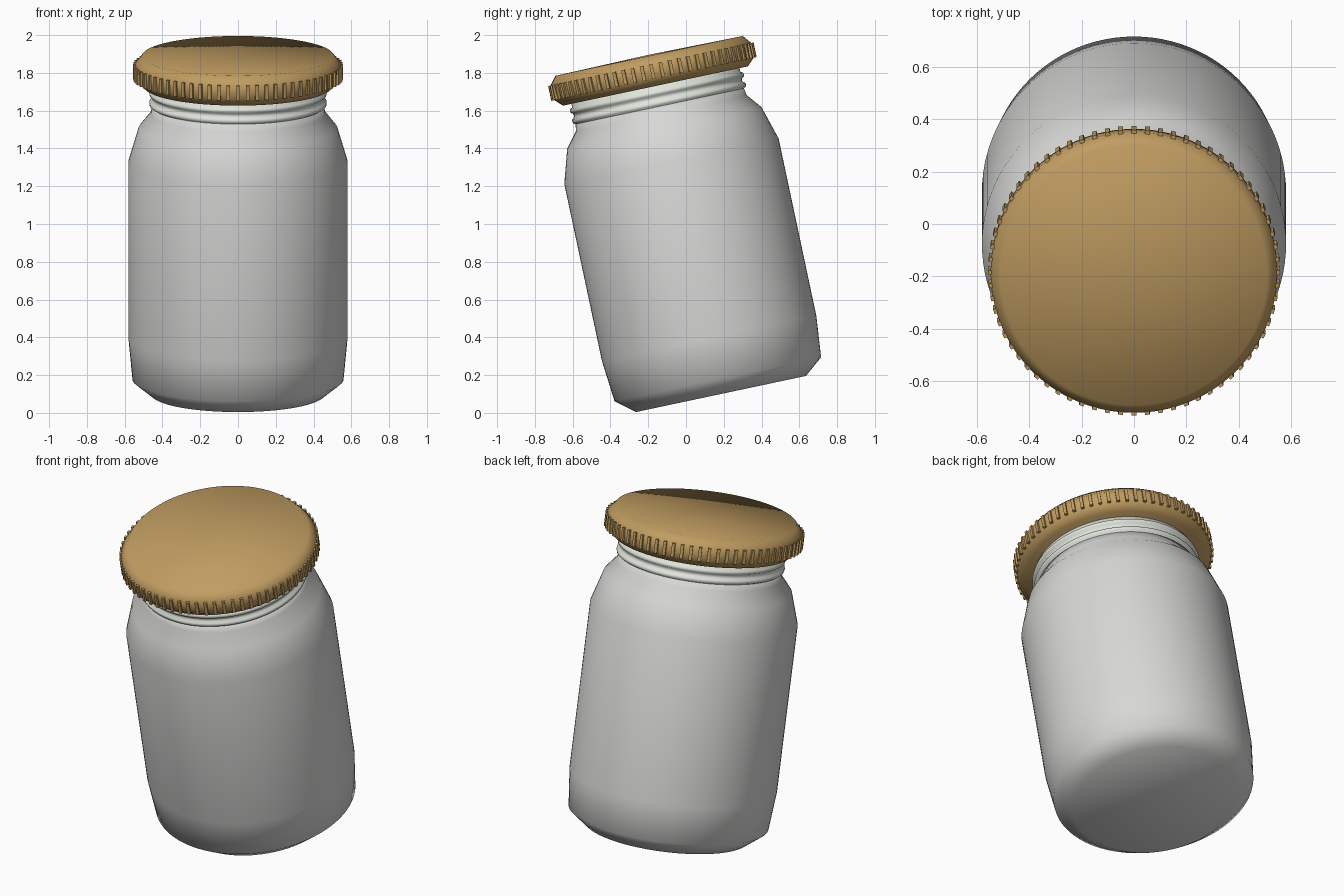
import bpy, bmesh, math
from mathutils import Matrix

if "Cube" in bpy.data.objects:
    bpy.data.objects.remove(bpy.data.objects["Cube"])

# whole jar leans 12 degrees toward the front
TILT = Matrix.Translation((0, 0.185, 0.1)) @ Matrix.Rotation(math.radians(12), 4, 'X')


def material(name, rgb):
    m = bpy.data.materials.new(name)
    m.diffuse_color = (*rgb, 1)
    m.use_nodes = True
    m.node_tree.nodes["Principled BSDF"].inputs["Base Color"].default_value = m.diffuse_color
    return m


glass = material("grey_glass", (0.68, 0.68, 0.67))
neck_glass = material("pale_neck_glass", (0.74, 0.78, 0.71))
gold = material("gold_metal", (0.53, 0.335, 0.12))


def finish(name, bm, mat, smooth=True):
    bmesh.ops.recalc_face_normals(bm, faces=bm.faces)
    me = bpy.data.meshes.new(name)
    for f in bm.faces:
        f.smooth = smooth
    bm.to_mesh(me)
    bm.free()
    me.materials.append(mat)
    ob = bpy.data.objects.new(name, me)
    bpy.context.collection.objects.link(ob)
    ob.matrix_world = TILT
    return ob


def lathe(name, profile, mat, n=96):
    """Revolve (radius, height) points round z; radius 0 becomes a pole."""
    bm = bmesh.new()
    rings = []
    for r, h in profile:
        if r == 0:
            rings.append([bm.verts.new((0, 0, h))] * n)
        else:
            rings.append([bm.verts.new((r * math.cos(2 * math.pi * i / n),
                                        r * math.sin(2 * math.pi * i / n), h))
                          for i in range(n)])
    for a, b in zip(rings, rings[1:]):
        for i in range(n):
            j = (i + 1) % n
            bm.faces.new(list(dict.fromkeys((a[i], a[j], b[j], b[i]))))
    return finish(name, bm, mat)


# jar body with closed base and stepped shoulder
lathe("jar_body", [(0, 0), (0.46, 0), (0.559, 0.08), (0.58, 0.30), (0.58, 1.26),
                   (0.526, 1.44), (0.462, 1.52), (0.455, 1.56), (0, 1.56)], glass)

# neck with two thread beads
neck = [(0.455, 1.535)]
for h in (1.575, 1.63):
    neck += [(0.455, h - 0.018), (0.468, h - 0.01), (0.470, h), (0.468, h + 0.01),
             (0.455, h + 0.018)]
lathe("jar_neck", neck + [(0.455, 1.70), (0, 1.70)], neck_glass)

# screw lid with bevelled rims
lathe("lid", [(0, 1.667), (0.50, 1.667), (0.545, 1.71), (0.547, 1.78),
              (0.507, 1.83), (0, 1.836)], gold)

# grip ribs round the lid
bm = bmesh.new()
RIBS = 68
for i in range(RIBS):
    m = (Matrix.Rotation(2 * math.pi * i / RIBS, 4, 'Z')
         @ Matrix.Translation((0.543, 0, 1.745))
         @ Matrix.Diagonal((0.026, 0.018, 0.08, 1)))
    bmesh.ops.create_cube(bm, size=1, matrix=m)
finish("lid_ribs", bm, gold, smooth=False)
